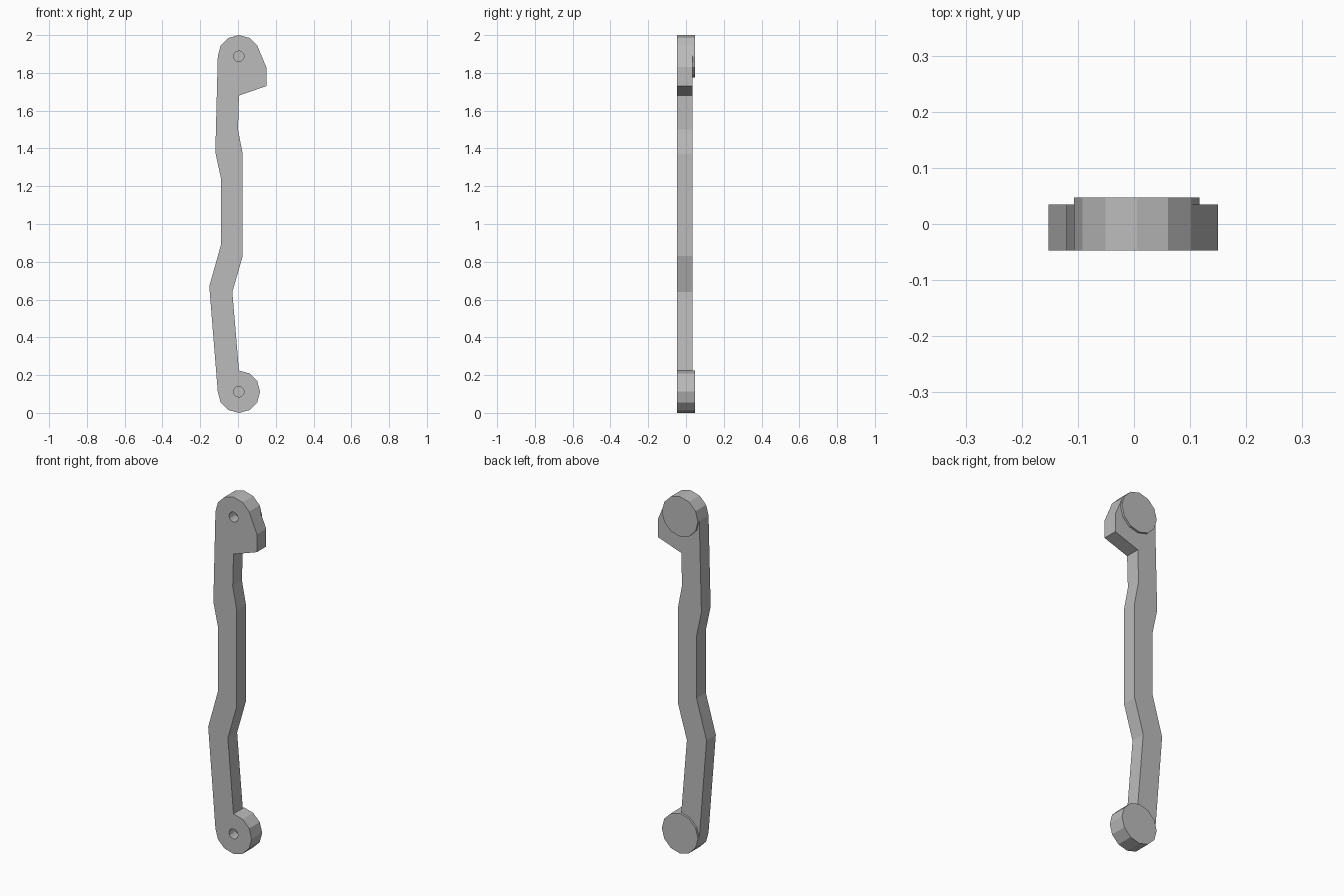
import bpy, bmesh, math

if "Cube" in bpy.data.objects:
    bpy.data.objects.remove(bpy.data.objects["Cube"])

FRONT, BACK, BOSS_BACK = -0.047, 0.035, 0.047
CX, LOW_Z, HIGH_Z, R = 0.005, 0.112, 1.888, 0.112

steel = bpy.data.materials.new("plain grey")
steel.use_nodes = True
grey = (0.5, 0.5, 0.5, 1)
steel.diffuse_color = grey
steel.node_tree.nodes["Principled BSDF"].inputs["Base Color"].default_value = grey


def arc(z, start, end, radius=R, step=30):
    """Points on a circle in the front plane, angles in degrees."""
    return [(CX + radius * math.cos(math.radians(a)), z + radius * math.sin(math.radians(a)))
            for a in range(start, end + 1, step)]


def slab(name, outline, y0, y1):
    """Extrude a front-plane outline from y0 to y1."""
    bm = bmesh.new()
    face = bm.faces.new([bm.verts.new((x, y0, z)) for x, z in outline])
    new = bmesh.ops.extrude_face_region(bm, geom=[face])["geom"]
    for v in new:
        if isinstance(v, bmesh.types.BMVert):
            v.co.y = y1
    bmesh.ops.recalc_face_normals(bm, faces=bm.faces)
    mesh = bpy.data.meshes.new(name)
    bm.to_mesh(mesh)
    bm.free()
    mesh.materials.append(steel)
    ob = bpy.data.objects.new(name, mesh)
    bpy.context.collection.objects.link(ob)
    return ob


# Bent arm: rounded lower end, stepped right edge, hook, rounded top, left edge
right_edge = [(-0.03, 0.64), (0.025, 0.83), (0.025, 1.37), (0, 1.5), (0.005, 1.68)]
hook = [(0.15, 1.73), (0.15, 1.83)]
left_edge = [(-0.12, 1.38), (-0.09, 1.24), (-0.09, 0.89), (-0.152, 0.67)]
arm = slab("arm", arc(LOW_Z, 180, 450) + right_edge + hook
           + arc(HIGH_Z, 30, 180) + left_edge, FRONT, BACK)

# Raised round pads on the back and blind pin holes in the front
for label, z in (("lower", LOW_Z), ("upper", HIGH_Z)):
    slab(label + "_pad", arc(z, 0, 330), BACK, BOSS_BACK)
    cutter = slab(label + "_hole_cutter", arc(z, 0, 330, 0.028), FRONT - 0.02, 0.01)
    cutter.hide_render = True
    cutter.hide_viewport = True
    cut = arm.modifiers.new(label + "_hole", "BOOLEAN")
    cut.operation = "DIFFERENCE"
    cut.solver = "EXACT"
    cut.object = cutter
